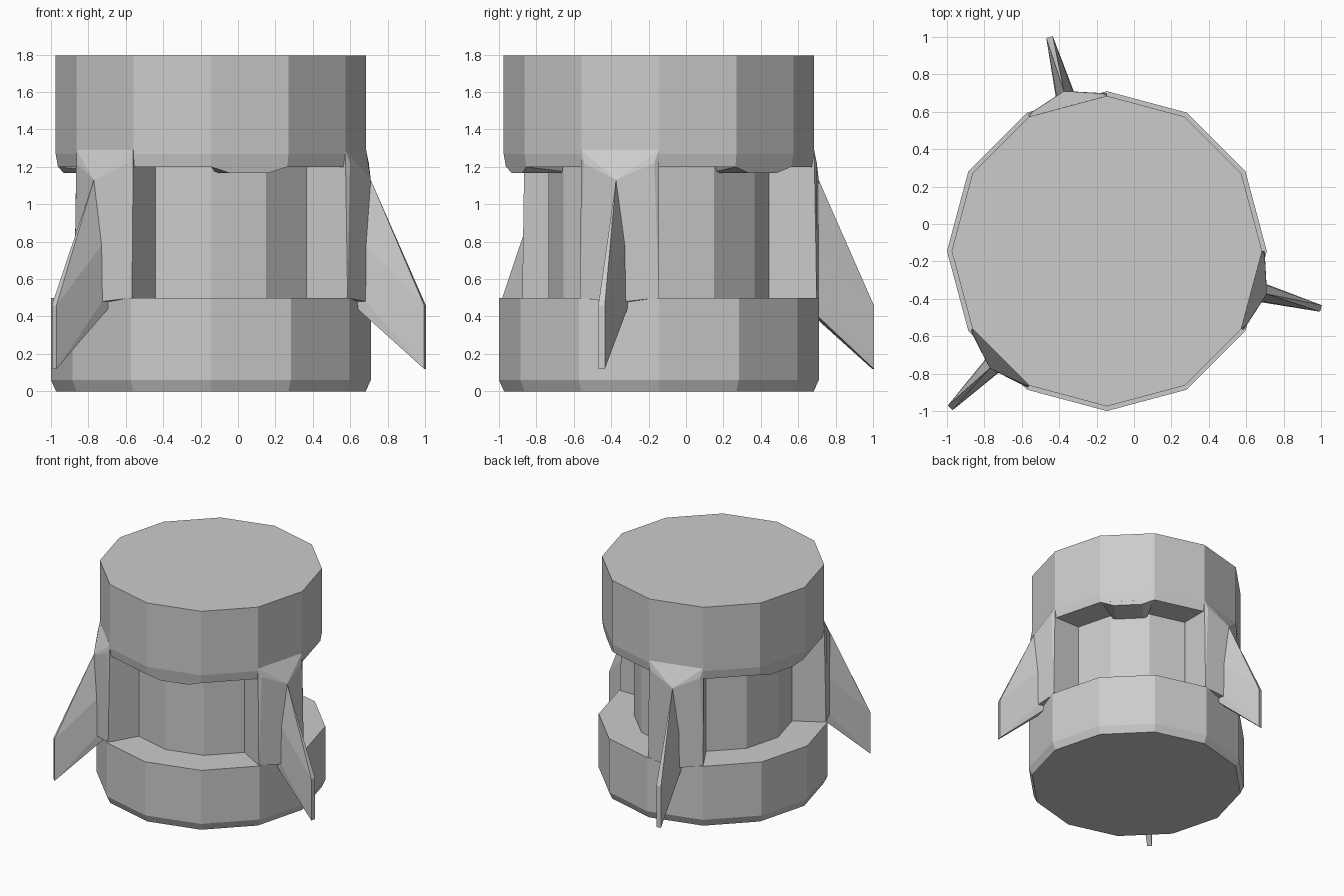
import bpy, bmesh
from math import cos, sin, pi, radians

if "Cube" in bpy.data.objects:
    bpy.data.objects.remove(bpy.data.objects["Cube"])

C = -0.145   # axis of the body in x and y
SIDES = 12


def finish(bm, name):
    bmesh.ops.recalc_face_normals(bm, faces=bm.faces)
    mesh = bpy.data.meshes.new(name)
    bm.to_mesh(mesh)
    bm.free()
    obj = bpy.data.objects.new(name, mesh)
    bpy.context.collection.objects.link(obj)
    return obj


def drum(name, profile):
    """Closed 12-sided solid from (radius, z) rings, bottom to top."""
    bm = bmesh.new()
    rings = [[bm.verts.new((C + r * cos(2 * pi * i / SIDES), C + r * sin(2 * pi * i / SIDES), z))
              for i in range(SIDES)] for r, z in profile]
    for a, b in zip(rings, rings[1:]):
        for i in range(SIDES):
            j = (i + 1) % SIDES
            bm.faces.new((a[i], a[j], b[j], b[i]))
    bm.faces.new(rings[0])
    bm.faces.new(rings[-1])
    return finish(bm, name)


def hull(name, angle, points):
    """Convex solid, mirrored across the radial plane; points are (radial, side, z)."""
    a = radians(angle)
    bm = bmesh.new()
    full = {(r, s * t, z) for r, t, z in points for s in (1, -1)}
    for r, t, z in sorted(full):
        bm.verts.new((C + r * cos(a) - t * sin(a), C + r * sin(a) + t * cos(a), z))
    res = bmesh.ops.convex_hull(bm, input=bm.verts)
    loose = [v for v in bm.verts if not v.link_faces]
    bmesh.ops.delete(bm, geom=loose, context='VERTS')
    bmesh.ops.dissolve_limit(bm, angle_limit=radians(1), verts=bm.verts, edges=bm.edges)
    return finish(bm, name)


# Stacked body drums
drum("lower_drum", [(0.828, 0), (0.855, 0.06), (0.855, 0.5)])
drum("inner_core", [(0.59, 0.45), (0.59, 1.25)])
drum("upper_drum", [(0.818, 1.2), (0.83, 1.27), (0.83, 1.795)])

# Pointed pillars joining the drums
pillar = [(0.57, 0.152, 0.48), (0.57, 0.152, 1.25), (0.802, 0.215, 1.29),
          (0.822, 0.195, 1.22), (0.802, 0.215, 1.2), (0.815, 0.218, 0.5),
          (0.885, 0, 1.13), (0.87, 0.05, 0.48), (0.87, 0.045, 0.78)]
# Swept fins
fin = [(0.78, 0, 1.1), (0.78, 0.05, 0.48), (0.885, 0, 1.13), (0.872, 0.045, 0.78),
       (0.872, 0.05, 0.48), (1.185, 0.018, 0.46), (1.185, 0.018, 0.12)]
# Shallow lips under the upper drum, midway between pillars
lip = [(0.5, 0.13, 1.22), (0.79, 0.21, 1.2), (0.79, 0.21, 1.22),
       (0.785, 0.11, 1.168), (0.5, 0.11, 1.168)]

for k in range(3):
    hull(f"pillar_{k + 1}", 105 + 120 * k, pillar)
    hull(f"fin_{k + 1}", 105 + 120 * k, fin)
    hull(f"lip_{k + 1}", 45 + 120 * k, lip)
